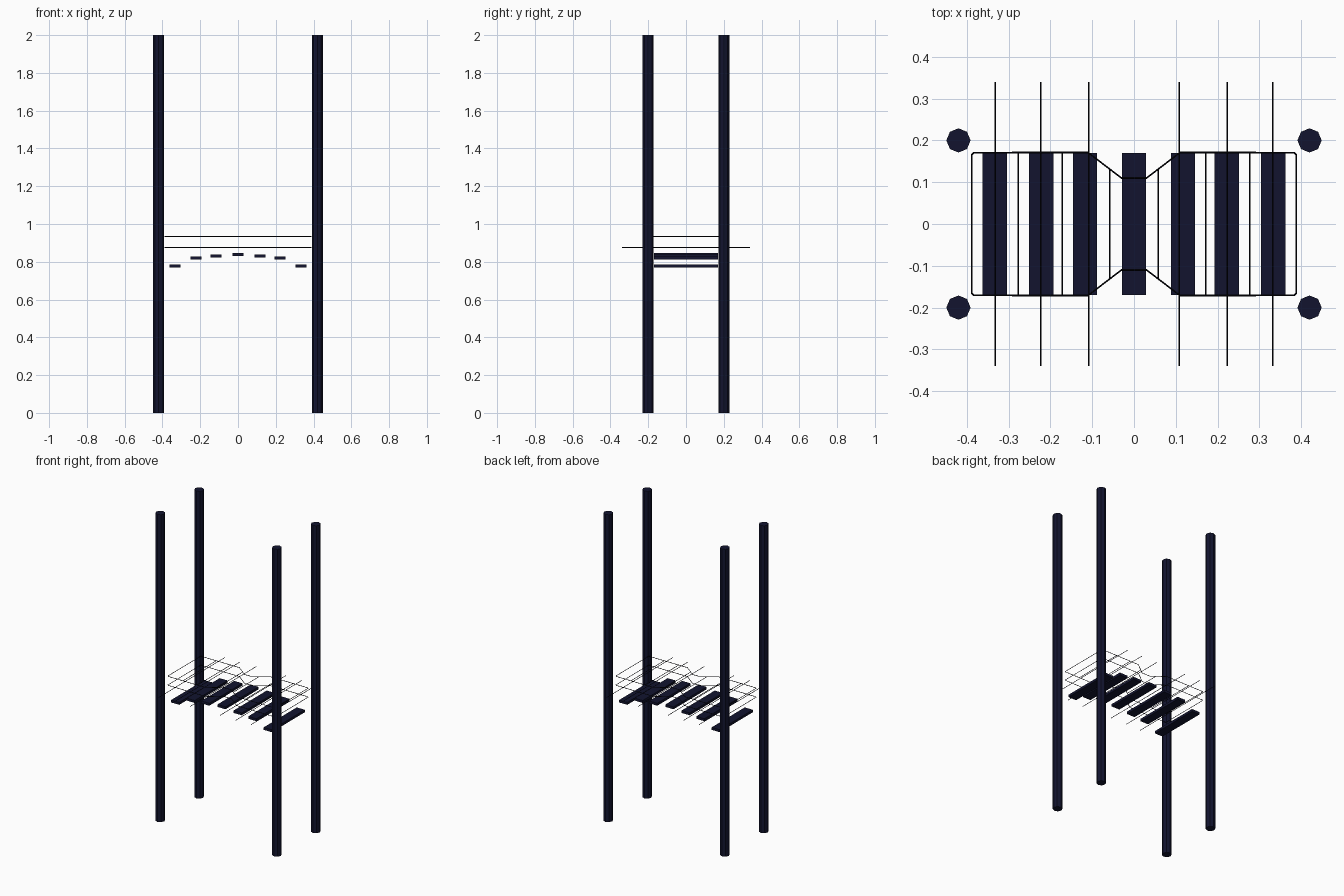
import bpy
from math import pi

if "Cube" in bpy.data.objects:
    bpy.data.objects.remove(bpy.data.objects["Cube"])


def material(name, rgb):
    m = bpy.data.materials.new(name)
    m.diffuse_color = (*rgb, 1)
    m.use_nodes = True
    m.node_tree.nodes["Principled BSDF"].inputs["Base Color"].default_value = m.diffuse_color
    return m


NAVY = material("dark_navy", (0.006, 0.007, 0.028))
BLACK = material("wire_black", (0.003, 0.003, 0.006))


def post(name, x, y):
    bpy.ops.mesh.primitive_cylinder_add(vertices=8, radius=0.029, depth=2, location=(x, y, 1))
    o = bpy.context.object
    o.name = name
    o.data.materials.append(NAVY)


def slat(name, x, z):
    bpy.ops.mesh.primitive_cube_add(size=1, location=(x, 0, z))
    o = bpy.context.object
    o.name = name
    o.scale = (0.058, 0.34, 0.016)
    bpy.ops.object.transform_apply(location=False, rotation=False, scale=True)
    o.data.materials.append(NAVY)


def wire(name, paths, closed=False, radius=0.002):
    c = bpy.data.curves.new(name, 'CURVE')
    c.dimensions = '3D'
    c.bevel_depth = radius
    c.bevel_resolution = 0
    c.use_fill_caps = True
    for pts in paths:
        s = c.splines.new('POLY')
        s.points.add(len(pts) - 1)
        for p, co in zip(s.points, pts):
            p.co = (*co, 1)
        s.use_cyclic_u = closed
        s.use_smooth = False
    o = bpy.data.objects.new(name, c)
    bpy.context.collection.objects.link(o)
    c.materials.append(BLACK)


# Corner posts
for sx, side in ((-1, "left"), (1, "right")):
    for sy, end in ((-1, "front"), (1, "back")):
        post(f"{end}_{side}_post", sx * 0.42, sy * 0.2)

# Arched row of slats
slat("middle_slat", 0, 0.838)
for x, z, label in ((0.117, 0.830, "inner"), (0.222, 0.820, "centre"), (0.333, 0.778, "outer")):
    slat(f"{label}_right_slat", x, z)
    slat(f"{label}_left_slat", -x, z)

# Two stacked waisted wire frames
quarter = [(0.03, 0.11), (0.11, 0.171), (0.383, 0.171), (0.388, 0.166)]
outline = (quarter + [(x, -y) for x, y in reversed(quarter)]
           + [(-x, -y) for x, y in quarter] + [(-x, y) for x, y in reversed(quarter)])
LOW, HIGH = 0.876, 0.934
for name, z in (("lower_wire_frame", LOW), ("upper_wire_frame", HIGH)):
    wire(name, [[(x, y, z) for x, y in outline]], closed=True)

# Cross wires of the upper frame
cross = ((0.058, 0.13), (0.172, 0.171), (0.277, 0.171))
wire("upper_cross_wires", [[(s * x, -y, HIGH), (s * x, y, HIGH)] for x, y in cross for s in (-1, 1)])

# Long rods through the lower frame
wire("lower_rods", [[(s * x, -0.34, LOW), (s * x, 0.34, LOW)]
                    for x in (0.108, 0.223, 0.332) for s in (-1, 1)])
